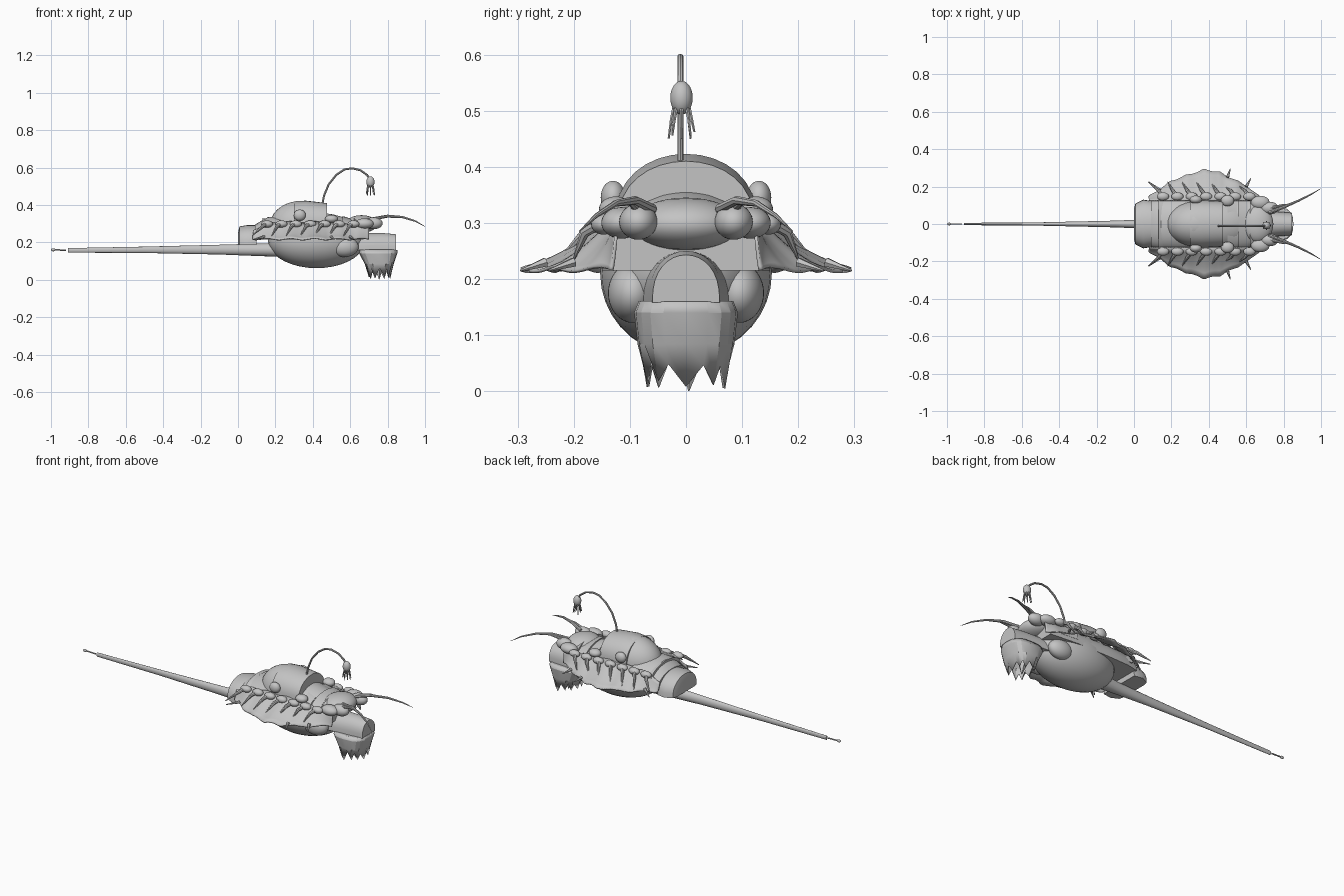
import bpy, bmesh, math, random
from mathutils import Vector

random.seed(4)
cube = bpy.data.objects.get("Cube")
if cube:
    bpy.data.objects.remove(cube, do_unlink=True)

grey = bpy.data.materials.new("plain grey")
grey.use_nodes = True
COLOUR = (0.55, 0.55, 0.55, 1)
grey.diffuse_color = COLOUR
grey.node_tree.nodes["Principled BSDF"].inputs["Base Color"].default_value = COLOUR


def finish(name, bm, smooth=40, thick=0):
    bmesh.ops.recalc_face_normals(bm, faces=bm.faces)
    mesh = bpy.data.meshes.new(name)
    bm.to_mesh(mesh)
    bm.free()
    ob = bpy.data.objects.new(name, mesh)
    bpy.context.collection.objects.link(ob)
    mesh.materials.append(grey)
    if thick:
        mod = ob.modifiers.new("thickness", "SOLIDIFY")
        mod.thickness = thick
        mod.offset = 0
    if smooth:
        bpy.ops.object.select_all(action="DESELECT")
        ob.select_set(True)
        bpy.context.view_layer.objects.active = ob
        bpy.ops.object.shade_smooth_by_angle(angle=math.radians(smooth))
    return ob


def ellipsoid(name, centre, radii, cut_x=None, cut_z=None):
    bm = bmesh.new()
    bmesh.ops.create_uvsphere(bm, u_segments=32, v_segments=18, radius=1)
    for v in bm.verts:
        v.co = Vector([c + r * k for c, r, k in zip(centre, radii, v.co)])
    for limit, normal in ((cut_x, (1, 0, 0)), (cut_z, (0, 0, -1))):
        if limit is not None:
            cut = bmesh.ops.bisect_plane(bm, geom=bm.verts[:] + bm.edges[:] + bm.faces[:],
                                         plane_co=Vector(normal) * limit * sum(normal),
                                         plane_no=normal, clear_outer=True)
            edges = [e for e in cut["geom_cut"] if isinstance(e, bmesh.types.BMEdge)]
            bmesh.ops.holes_fill(bm, edges=edges)
    return finish(name, bm)


def loft(name, rings, smooth=40, caps=True, closed=True, thick=0):
    bm = bmesh.new()
    rows = [[bm.verts.new(p) for p in ring] for ring in rings]
    for a, b in zip(rows, rows[1:]):
        n = len(a)
        for i in range(n if closed else n - 1):
            j = (i + 1) % n
            bm.faces.new((a[i], a[j], b[j], b[i]))
    if caps:
        bm.faces.new(rows[0])
        bm.faces.new(rows[-1])
    return finish(name, bm, smooth, thick)


def tube(name, points, radii, sides=8):
    pts = [Vector(p) for p in points]
    rings = []
    for i, p in enumerate(pts):
        along = (pts[min(i + 1, len(pts) - 1)] - pts[max(i - 1, 0)]).normalized()
        ref = Vector((0, 1, 0)) if abs(along.y) < 0.8 else Vector((0, 0, 1))
        u = along.cross(ref).normalized()
        w = along.cross(u)
        turns = [2 * math.pi * k / sides for k in range(sides)]
        rings.append([p + radii[i] * (u * math.cos(t) + w * math.sin(t)) for t in turns])
    return loft(name, rings)


def arch(x, half, low, high, n=16):
    # half-round section with a flat floor
    return [(x, half * math.cos(math.pi * k / n), low + (high - low) * math.sin(math.pi * k / n) ** 0.8)
            for k in range(n + 1)]


def table(x, pairs):
    for (a, va), (b, vb) in zip(pairs, pairs[1:]):
        if x <= b:
            return va + (vb - va) * max(0, (x - a) / (b - a))
    return pairs[-1][1]


# Hull and tail boom
ellipsoid("belly", (0.42, 0, 0.21), (0.26, 0.153, 0.148))
tail = [(-0.91, 0.006, 0.012, 0.157), (-0.5, 0.009, 0.017, 0.160), (-0.1, 0.018, 0.026, 0.161),
        (0.1, 0.027, 0.033, 0.16), (0.3, 0.05, 0.04, 0.16)]
loft("tail_boom", [[(x, w * math.cos(k * math.pi / 8), z + h * math.sin(k * math.pi / 8))
                    for k in range(16)] for x, w, h, z in tail])
tube("tail_rod", [(-0.92, 0, 0.158), (-0.985, 0, 0.16)], [0.004, 0.004])
ellipsoid("tail_tip", (-0.988, 0, 0.16), (0.012, 0.007, 0.008))

# Deck, rear shell and overlapping back plates
deck = [(0.09, 0.13, 0.295), (0.16, 0.145, 0.335), (0.3, 0.15, 0.34), (0.5, 0.15, 0.335), (0.67, 0.135, 0.325)]
loft("deck", [arch(x, w, 0.215, z) for x, w, z in deck])
rear = [(0.0, 0.085, 0.25), (0.008, 0.11, 0.285), (0.05, 0.13, 0.292), (0.1, 0.122, 0.292)]
loft("rear_shell", [arch(x, w, 0.185, z) for x, w, z in rear])
for x, w, z in ((0.13, 0.145, 0.33), (0.5, 0.15, 0.345), (0.56, 0.145, 0.34), (0.62, 0.14, 0.337)):
    loft("back_plate", [arch(x, w, 0.24, z), arch(x + 0.05, w - 0.006, 0.24, z - 0.015)])

# Flaring scalloped skirt
width = [(0.08, 0.15), (0.13, 0.185), (0.2, 0.235), (0.28, 0.265), (0.38, 0.297),
         (0.46, 0.28), (0.52, 0.25), (0.6, 0.21), (0.65, 0.165), (0.7, 0.14)]
for side, label in ((1, "left"), (-1, "right")):
    rows = []
    for i in range(63):
        x = 0.08 + i * 0.01
        w = table(x, width) - 0.008 * abs(math.sin(x * 34))
        rise = table(x, [(0.08, 0.05), (0.18, 0.09), (0.55, 0.09), (0.7, 0.06)])
        edge = 0.217 + 0.004 * math.sin(x * 50)
        rows.append([(x, side * (0.125 + (w - 0.125) * t), edge + rise * (1 - t) ** 1.4)
                     for t in (0, 0.2, 0.4, 0.6, 0.8, 1)])
    loft(label + "_skirt", rows, caps=False, closed=False, thick=0.006)

# Main dome with a flat front, and its raised rim
ellipsoid("dome", (0.34, 0, 0.29), (0.17, 0.122, 0.132), cut_x=0.475, cut_z=0.27)
loft("dome_hood", [arch(x, w, 0.29, z) for x, w, z in
                   ((0.30, 0.125, 0.418), (0.36, 0.128, 0.423), (0.475, 0.122, 0.41))])

# Head, nose and jaw
ellipsoid("head", (0.66, 0, 0.298), (0.085, 0.098, 0.047))
loft("nose", [arch(x, w, 0.158, z) for x, w, z in
              ((0.52, 0.085, 0.235), (0.65, 0.075, 0.25), (0.77, 0.066, 0.25), (0.845, 0.06, 0.243))])
jaw = [(0.16, 0.75, 0.10, 0.082), (0.14, 0.75, 0.099, 0.09), (0.085, 0.755, 0.075, 0.084), (0.03, 0.757, 0.055, 0.07)]
N = 20
rings = []
for row, (z, cx, rx, ry) in enumerate(jaw):
    ring = []
    for k in range(N):
        a = 2 * math.pi * k / N
        c, s = math.cos(a), math.sin(a)
        jag = ((0.025 if k % 2 else -0.016) + random.uniform(-0.010, 0.009)) if row == 3 else 0
        ring.append((cx + rx * math.copysign(abs(c) ** 0.7, c),
                     ry * math.copysign(abs(s) ** 0.7, s), max(0.003, z + jag)))
    rings.append(ring)
loft("jaw", rings, smooth=20, caps=False, thick=0.005)
loft("jaw_lid", [[(x, y, z - 0.006 * k) for x, y, z in rings[0]] for k in (0, 1)])
tube("jaw_fang", [(0.75, 0.01, 0.08), (0.755, 0.005, 0.0)], [0.03, 0.001], 5)

# Mirrored side parts
for s, label in ((1, "left_"), (-1, "right_")):
    ellipsoid(label + "cheek_pod", (0.57, s * 0.095, 0.175), (0.075, 0.044, 0.053))
    ellipsoid(label + "eye", (0.725, s * 0.085, 0.302), (0.048, 0.034, 0.032))
    ellipsoid(label + "brow", (0.675, s * 0.115, 0.3), (0.05, 0.036, 0.028))
    ellipsoid(label + "rear_ear", (0.33, s * 0.13, 0.345), (0.032, 0.022, 0.03))
    ellipsoid(label + "front_ear", (0.5, s * 0.125, 0.325), (0.035, 0.03, 0.022))
    # Long feelers and short horns
    tube(label + "feeler", [(0.72, s * 0.06, 0.325), (0.8, s * 0.09, 0.34), (0.88, s * 0.125, 0.335),
                            (0.95, s * 0.16, 0.313), (0.999, s * 0.19, 0.285)],
         [0.009, 0.008, 0.006, 0.004, 0.001])
    tube(label + "horn", [(0.73, s * 0.085, 0.325), (0.79, s * 0.1, 0.338), (0.83, s * 0.108, 0.34)],
         [0.009, 0.006, 0.001])
    # Row of swept spines with knobs at their roots
    for i in range(7):
        x = 0.155 + i * 0.077
        reach = 0.225 if i < 5 else 0.2
        tube(label + "spine", [(x, s * 0.145, 0.305), (x - 0.025, s * 0.18, 0.283),
                               (x - (0.08 if i == 0 else 0.052), s * reach, 0.235)], [0.011, 0.009, 0.002])
        ellipsoid(label + "spine_knob", (x, s * 0.147, 0.298), (0.032, 0.022, 0.019))
    # Barbs along the skirt edge
    for x, y, dx in ((0.14, 0.18, -0.06), (0.5, 0.25, 0.015), (0.6, 0.2, 0.025)):
        tube(label + "edge_barb", [(x, s * y, 0.23), (x + dx, s * (y + 0.045), 0.215)], [0.009, 0.002], 6)

# Arched lure with its bulb and tendrils
stalk = [(0.45, 0.40), (0.46, 0.45), (0.485, 0.51), (0.525, 0.56), (0.57, 0.59),
         (0.61, 0.596), (0.655, 0.585), (0.69, 0.56), (0.707, 0.535)]
tube("lure_stalk", [(x, -0.01, z) for x, z in stalk], [0.0055] * len(stalk))
ellipsoid("lure_bulb", (0.708, -0.008, 0.523), (0.022, 0.02, 0.03))
for k in range(8):
    a = k * math.pi / 4
    tube("lure_tendril", [(0.708 + r * math.cos(a), -0.008 + r * math.sin(a), z)
                          for r, z in ((0.012, 0.51), (0.018, 0.485), (0.023, 0.45 + 0.006 * (k % 3)))],
         [0.004, 0.003, 0.002], 6)
